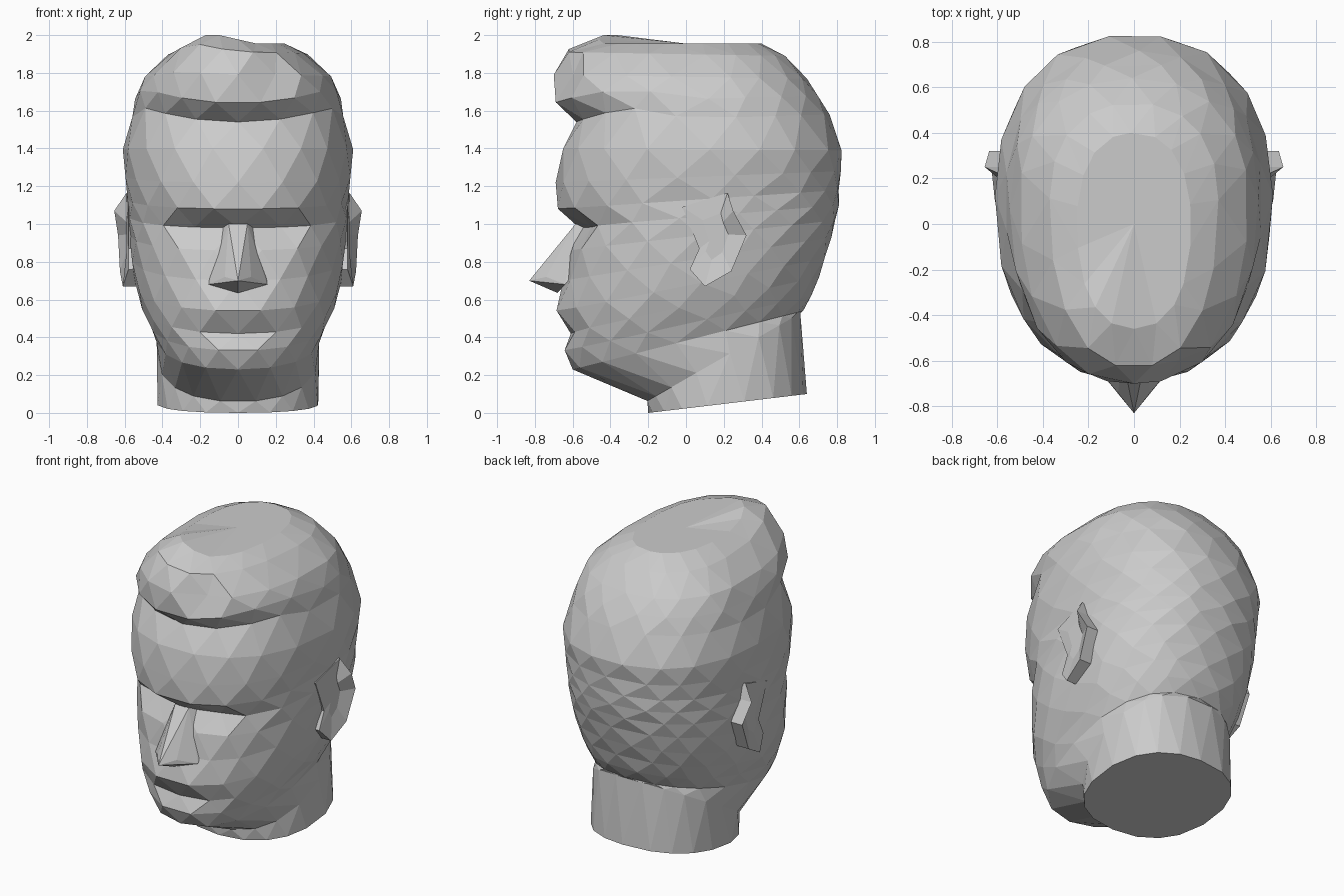
import bpy, bmesh, math, random
from mathutils import Vector

if "Cube" in bpy.data.objects:
    bpy.data.objects.remove(bpy.data.objects["Cube"])

SEG = 18
random.seed(4)

def add_object(name, bm):
    bmesh.ops.recalc_face_normals(bm, faces=bm.faces)
    mesh = bpy.data.meshes.new(name)
    bm.to_mesh(mesh)
    bm.free()
    obj = bpy.data.objects.new(name, mesh)
    bpy.context.collection.objects.link(obj)
    return obj

def spow(v, p):
    return math.copysign(abs(v) ** p, v)

def ring_points(k, zf, zb, yf, yb, hw, dip=0, reach=0.4, yc=0.1, e=2.3):
    """Tilted egg-shaped section: zf/yf at the face, zb/yb at the back.
    dip pushes the middle of the face in (+) or out (-), fading at reach."""
    pts = []
    for i in range(SEG):
        turn = i + 0.5 * (k % 2) + random.uniform(-0.12, 0.12) * (i > 1 and i < SEG - 2)
        a = 2 * math.pi * turn / SEG - math.pi / 2
        s = spow(math.sin(a), 2 / e)
        x = hw * spow(math.cos(a), 2 / e)
        y = yc + s * (yb - yc if s > 0 else yc - yf)
        t = (y - yf) / (yb - yf)
        if y < 0:
            y += dip * max(0, 1 - (x / reach) ** 2)
        pts.append(Vector((x, y, zf + t * (zb - zf))))
    return pts

def loft(name, rows, start=0, bottom=False, top=None):
    """Skin staggered rings with triangles."""
    bm = bmesh.new()
    rows = [[bm.verts.new(p) for p in row] for row in rows]
    for k, (lo, hi) in enumerate(zip(rows, rows[1:]), start):
        for i in range(SEG):
            j = (i + 1) % SEG
            if k % 2:
                bm.faces.new((lo[i], hi[j], hi[i])); bm.faces.new((lo[i], lo[j], hi[j]))
            else:
                bm.faces.new((lo[i], lo[j], hi[i])); bm.faces.new((lo[j], hi[j], hi[i]))
    if bottom:
        bm.faces.new(rows[0])
    if top:
        tip = bm.verts.new(top)
        for i in range(SEG):
            bm.faces.new((rows[-1][i], rows[-1][(i + 1) % SEG], tip))
    return add_object(name, bm)

# Neck, jaw, face and skull, then (from the hairline up) the hair
sections = [
    (0.00, 0.10, -0.20, 0.64, 0.43, 0, 1, 0.22),
    (0.06, 0.53, -0.21, 0.61, 0.43, 0, 1, 0.22),
    (0.23, 0.54, -0.60, 0.62, 0.435),
    (0.33, 0.62, -0.63, 0.67, 0.475, -0.025, 0.3),
    (0.42, 0.72, -0.65, 0.705, 0.515, 0.04, 0.3),
    (0.54, 0.82, -0.66, 0.74, 0.545, -0.04, 0.35),
    (0.70, 0.93, -0.65, 0.77, 0.565),
    (0.86, 1.02, -0.64, 0.795, 0.575, 0.03, 0.3),
    (0.98, 1.10, -0.64, 0.81, 0.58, 0.075, 0.5),
    (1.08, 1.18, -0.67, 0.815, 0.585, -0.02, 0.45),
    (1.22, 1.28, -0.69, 0.82, 0.60),
    (1.40, 1.39, -0.66, 0.83, 0.61),
    (1.54, 1.58, -0.58, 0.76, 0.565),
    (1.64, 1.68, -0.70, 0.705, 0.545),
    (1.79, 1.77, -0.70, 0.64, 0.50),
    (1.91, 1.89, -0.63, 0.53, 0.37),
    (1.955, 1.955, -0.46, 0.40, 0.25, 0, 1, 0.0),
]
HAIRLINE = 12
rows = [ring_points(k, *s) for k, s in enumerate(sections)]

# Brow overhangs the inner eye corners
for p in rows[8]:
    if p.y < -0.3 and 0.1 < abs(p.x) < 0.3:
        p.y += 0.04

# Fringe rises at the temples, with an off-centre crest and a notch
for k in range(HAIRLINE, len(rows)):
    for p in rows[k]:
        if k <= HAIRLINE + 1 and p.y < 0:
            p.z += 0.07 * min(1, -p.y / 0.3) * (p.x / 0.5) ** 2
        if k >= HAIRLINE + 2:
            d = math.hypot(p.x + 0.17, p.y + 0.45)
            p.z = min(2.0, p.z + 0.07 * max(0, 1 - d / 0.25))
        if k == HAIRLINE + 2 and p.y < -0.5 and 0.12 < p.x < 0.28:
            p.y += 0.06

loft("head", rows[:HAIRLINE + 1], bottom=True)
loft("hair", rows[HAIRLINE:], HAIRLINE, top=(0, 0.0, 1.955))

# Nose: convex wedge mirrored over x
bm = bmesh.new()
for x, y, z in [(0.05, -0.585, 1.00), (0.10, -0.50, 0.98), (0.00, -0.83, 0.70),
                (0.07, -0.74, 0.72), (0.155, -0.64, 0.68), (0.15, -0.57, 0.76),
                (0, -0.68, 0.635)]:
    bm.verts.new((x, y, z))
    if x:
        bm.verts.new((-x, y, z))
bmesh.ops.convex_hull(bm, input=bm.verts)
add_object("nose", bm)

# Ears: flared rim around a hollow
rim_pts = [(0.58, -0.02, 1.09), (0.59, 0.22, 1.165), (0.655, 0.25, 1.07),
           (0.635, 0.32, 0.94), (0.625, 0.24, 0.75), (0.61, 0.10, 0.67),
           (0.58, 0.02, 0.76), (0.58, 0.07, 0.87)]
for side, name in ((1, "ear_right"), (-1, "ear_left")):
    bm = bmesh.new()
    base = [bm.verts.new((side * 0.54, y, z)) for x, y, z in rim_pts]
    rim = [bm.verts.new((side * x, y, z)) for x, y, z in rim_pts]
    cup = [bm.verts.new((side * 0.59, 0.16 + (y - 0.16) * 0.4,
                         0.95 + (z - 0.95) * 0.5)) for x, y, z in rim_pts]
    n = len(rim_pts)
    for lo, hi in ((base, rim), (rim, cup)):
        for i in range(n):
            j = (i + 1) % n
            bm.faces.new((lo[i], lo[j], hi[j], hi[i]))
    bm.faces.new(cup)
    add_object(name, bm)
